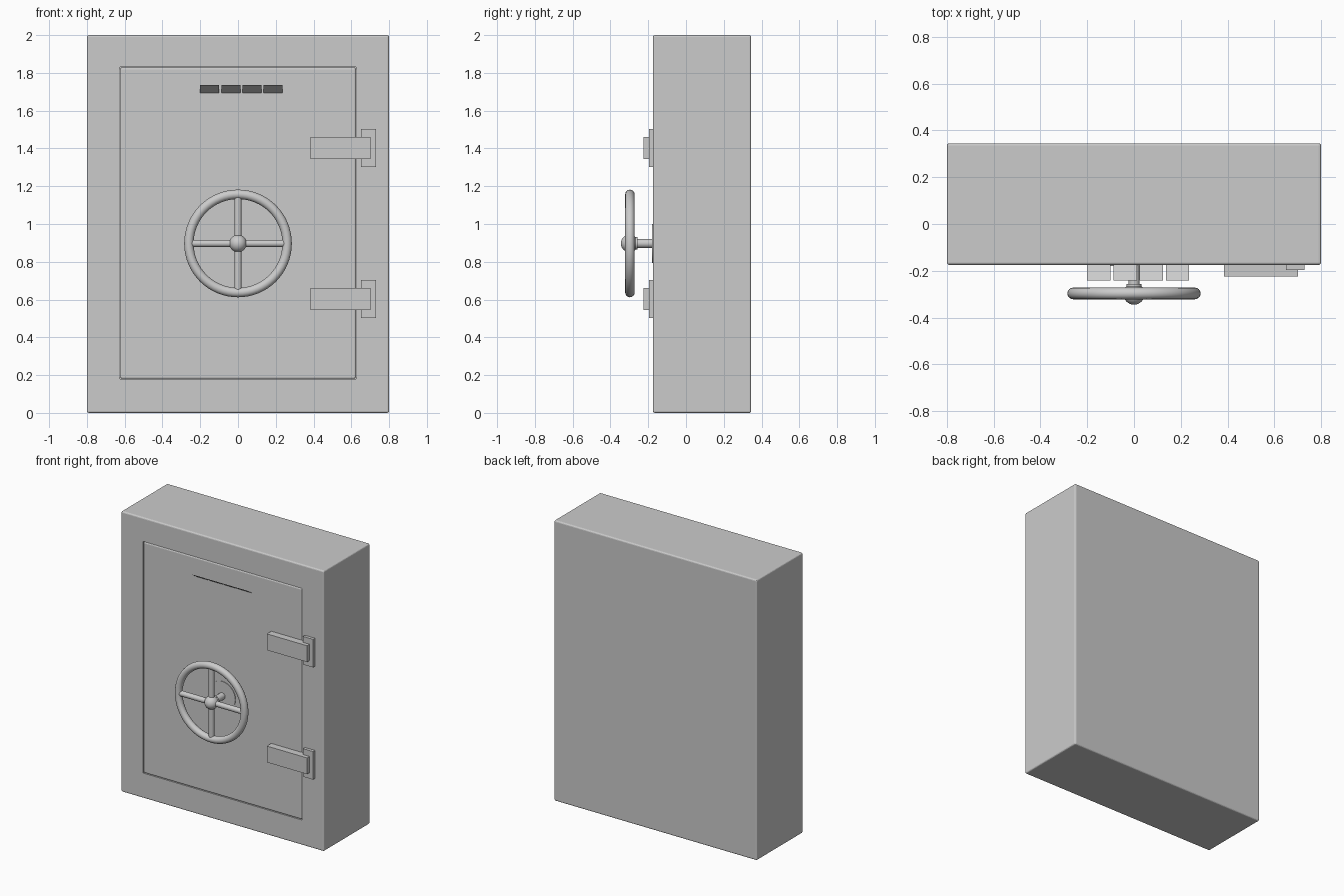
import bpy, math
from mathutils import Vector

if "Cube" in bpy.data.objects:
    bpy.data.objects.remove(bpy.data.objects["Cube"])

FRONT = -0.175
WHEEL = Vector((0, -0.297, 0.897))


def box(name, x0, x1, y0, y1, z0, z1, bevel=0.0, segments=1):
    bpy.ops.mesh.primitive_cube_add(size=1, location=((x0 + x1) / 2, (y0 + y1) / 2, (z0 + z1) / 2))
    ob = bpy.context.object
    ob.name = name
    ob.scale = (x1 - x0, y1 - y0, z1 - z0)
    bpy.ops.object.transform_apply(location=False, rotation=False, scale=True)
    if bevel:
        m = ob.modifiers.new("bevel", 'BEVEL')
        m.width = bevel
        m.segments = segments
    return ob


def rod(name, a, b, radius, sides=24):
    a, b = Vector(a), Vector(b)
    d = b - a
    bpy.ops.mesh.primitive_cylinder_add(vertices=sides, radius=radius, depth=d.length, location=(a + b) / 2)
    ob = bpy.context.object
    ob.name = name
    ob.rotation_euler = d.to_track_quat('Z', 'Y').to_euler()
    bpy.ops.object.shade_smooth_by_angle()
    return ob


def sheet(name, verts):
    me = bpy.data.meshes.new(name)
    me.from_pydata(verts, [], [(0, 1, 2, 3)])
    ob = bpy.data.objects.new(name, me)
    bpy.context.collection.objects.link(ob)
    return ob


# Cabinet with a doorway cut in the front
cabinet = box("cabinet", -0.8, 0.8, FRONT, 0.345, 0, 2, 0.01, 3)
cutter = box("doorway_cutter", -0.626, 0.626, FRONT - 0.1, FRONT + 0.05, 0.179, 1.831)
cutter.hide_render = True
cutter.hide_set(True)
cut = cabinet.modifiers.new("doorway", 'BOOLEAN')
cut.object = cutter
cut.solver = 'EXACT'

# Door, flush with the cabinet and rounded to leave a groove
box("door", -0.624, 0.624, FRONT, FRONT + 0.06, 0.181, 1.829, 0.01, 3)

# Vent panel with four tilted louvres
y = FRONT - 0.002
sheet("vent_panel", [(-0.228, y, 1.615), (0.256, y, 1.615), (0.256, y, 1.78), (-0.228, y, 1.78)])
for i in range(4):
    x = -0.2 + i * 0.112
    sheet("vent_louvre", [(x, FRONT, 1.692), (x + 0.1, FRONT, 1.692),
                          (x + 0.1, -0.241, 1.736), (x, -0.241, 1.736)])

# Hinges
for z in (0.603, 1.403):
    box("hinge_plate", 0.65, 0.73, -0.197, FRONT + 0.01, z - 0.1, z + 0.1)
    box("hinge_arm", 0.385, 0.702, -0.225, FRONT + 0.01, z - 0.058, z + 0.058)

# Handwheel: rim, spokes, hub, shaft and base
bpy.ops.mesh.primitive_torus_add(major_radius=0.26, minor_radius=0.025, major_segments=64,
                                 minor_segments=16, location=WHEEL, rotation=(math.pi / 2, 0, 0))
bpy.context.object.name = "wheel_rim"
bpy.ops.object.shade_smooth()
for axis in ((0.255, 0, 0), (0, 0, 0.255)):
    rod("wheel_spoke", WHEEL - Vector(axis), WHEEL + Vector(axis), 0.019)
bpy.ops.mesh.primitive_uv_sphere_add(segments=32, ring_count=16, radius=0.046,
                                     location=WHEEL - Vector((0, 0.002, 0)))
bpy.context.object.name = "wheel_hub"
bpy.ops.object.shade_smooth()
cx, cz = WHEEL.x, WHEEL.z
rod("wheel_shaft", (cx, -0.29, cz), (cx, FRONT + 0.01, cz), 0.024)
rod("wheel_collar", (cx, -0.28, cz), (cx, -0.256, cz), 0.033)
rod("wheel_base", (cx, FRONT - 0.004, cz), (cx, FRONT + 0.01, cz), 0.104, 32)
